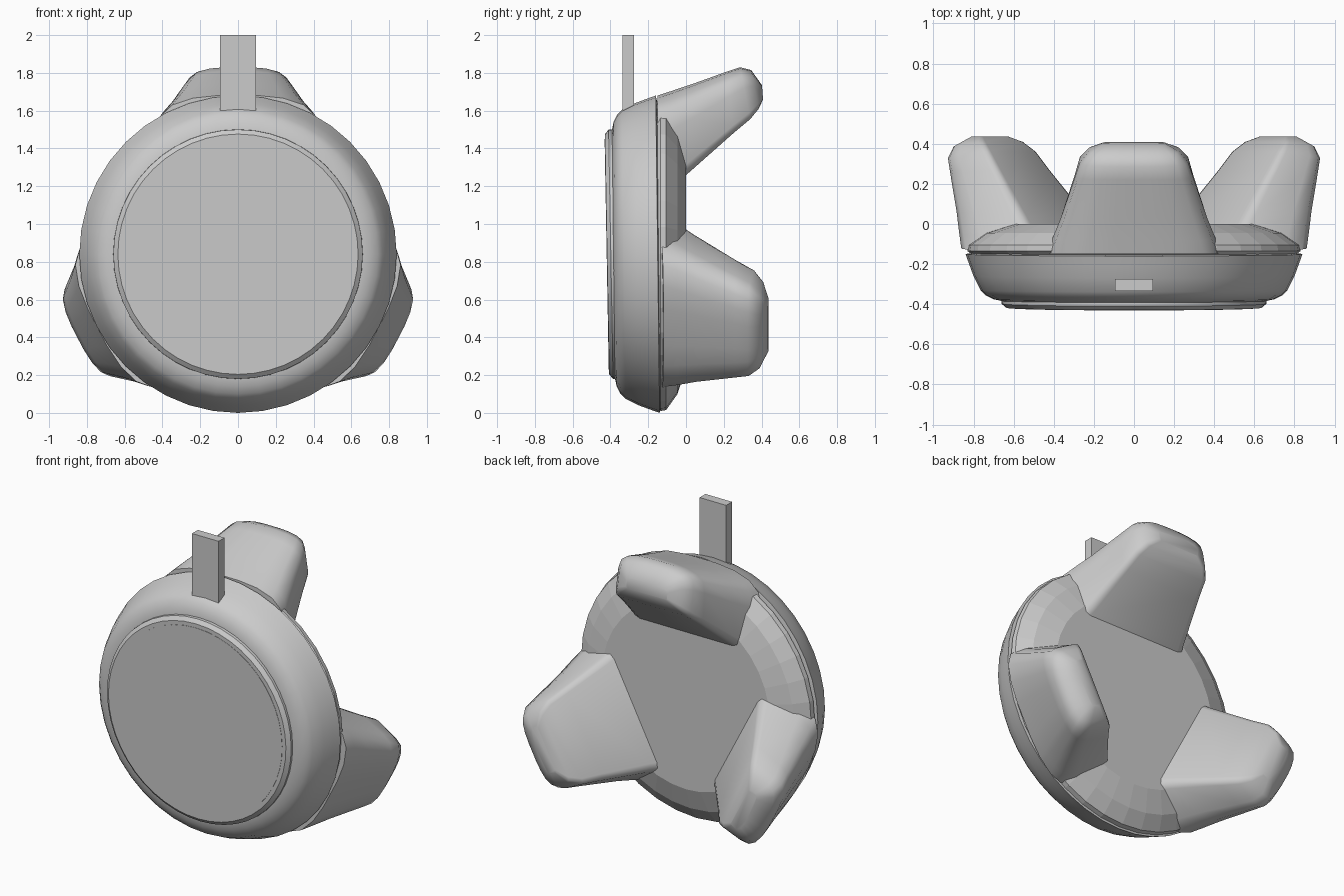
import bpy, bmesh
from math import sin, cos, pi, radians

if "Cube" in bpy.data.objects:
    bpy.data.objects.remove(bpy.data.objects["Cube"])

CZ = 0.84  # height of the disc axis


def finish(name, bm, angle):
    bmesh.ops.remove_doubles(bm, verts=bm.verts[:], dist=1e-5)
    bmesh.ops.recalc_face_normals(bm, faces=bm.faces[:])
    me = bpy.data.meshes.new(name)
    bm.to_mesh(me)
    bm.free()
    ob = bpy.data.objects.new(name, me)
    bpy.context.collection.objects.link(ob)
    bpy.ops.object.select_all(action='DESELECT')
    ob.select_set(True)
    bpy.context.view_layer.objects.active = ob
    if angle:
        bpy.ops.object.shade_smooth_by_angle(angle=radians(angle))
    return ob


def loft(name, rings, angle):
    bm = bmesh.new()
    loops = [[bm.verts.new(p) for p in ring] for ring in rings]
    n = len(loops[0])
    for a, b in zip(loops, loops[1:]):
        for i in range(n):
            j = (i + 1) % n
            bm.faces.new((a[i], a[j], b[j], b[i]))
    bm.faces.new(loops[0])
    bm.faces.new(loops[-1])
    return finish(name, bm, angle)


def disc(name, profile, sides, angle, tilt=0.0):
    # profile of (radius, y), turned about the y axis
    rings = []
    for r, y in profile:
        ring = []
        for i in range(sides):
            a = 2 * pi * i / sides
            ring.append((r * cos(a), y - tilt * r * sin(a), CZ + r * sin(a)))
        rings.append(ring)
    return loft(name, rings, angle)


# rounded main body
disc("body", [(0.58, -0.385), (0.655, -0.385), (0.70, -0.375), (0.74, -0.355),
              (0.765, -0.33), (0.80, -0.26), (0.822, -0.20), (0.84, -0.15),
              (0.80, -0.142)], 40, 35, tilt=0.012)

# raised front dial: steep rim, sloped lip, flat face
disc("front_dial", [(0.662, -0.36), (0.66, -0.398), (0.636, -0.418),
                    (0.61, -0.418)], 48, 20, tilt=0.018)

# thin flat face set on the dial
disc("dial_face", [(0.61, -0.41), (0.61, -0.42)], 48, 0, tilt=0.018)

# faceted back plate
disc("back_plate", [(0.80, -0.16), (0.83, -0.135), (0.825, -0.105),
                    (0.74, -0.045), (0.60, 0.0)], 36, 0)

# foot sections: outer (y, r), inner (y, r), half width
SECTIONS = [((-0.15, 0.84), (-0.15, 0.29), 0.435),
            ((-0.08, 0.863), (-0.08, 0.35), 0.41),
            ((0.03, 0.90), (0.03, 0.445), 0.365),
            ((0.22, 0.968), (0.25, 0.64), 0.295),
            ((0.285, 0.99), (0.34, 0.715), 0.27),
            ((0.345, 0.975), (0.385, 0.77), 0.225),
            ((0.402, 0.895), (0.408, 0.82), 0.15)]
# half outline of a section: (share of width, 0 inner to 1 outer)
HALF = [(0.88, 0.0), (0.97, 0.03), (1.0, 0.12), (1.0, 0.6), (0.95, 0.80),
        (0.8, 0.91), (0.55, 0.975), (0.25, 1.0)]
OUTLINE = HALF + [(-u, t) for u, t in reversed(HALF)]


def foot(name, degrees, tilt):
    a = radians(degrees)
    rings = []
    for (oy, orad), (iy, irad), w in SECTIONS:
        ring = []
        for u, t in OUTLINE:
            y, r, s = iy + (oy - iy) * t, irad + (orad - irad) * t, u * w
            # lean about the foot root
            dy, dr = y + 0.15, r - 0.4
            y = -0.15 + dy * cos(tilt) + dr * sin(tilt)
            r = 0.4 + dr * cos(tilt) - dy * sin(tilt)
            ring.append((r * cos(a) - s * sin(a), y, CZ + r * sin(a) + s * cos(a)))
        rings.append(ring)
    return loft(name, rings, 65)


# three splayed feet on the back
for name, deg, tilt in (("top_foot", 90, 0.0), ("left_foot", 207.5, 0.07),
                        ("right_foot", 332.5, 0.07)):
    foot(name, deg, tilt)

# flat upright tab
bm = bmesh.new()
bmesh.ops.create_cube(bm, size=1.0)
for v in bm.verts:
    v.co = (v.co.x * 0.19, -0.305 + v.co.y * 0.06, 1.76 + v.co.z * 0.48)
finish("top_tab", bm, 0)
